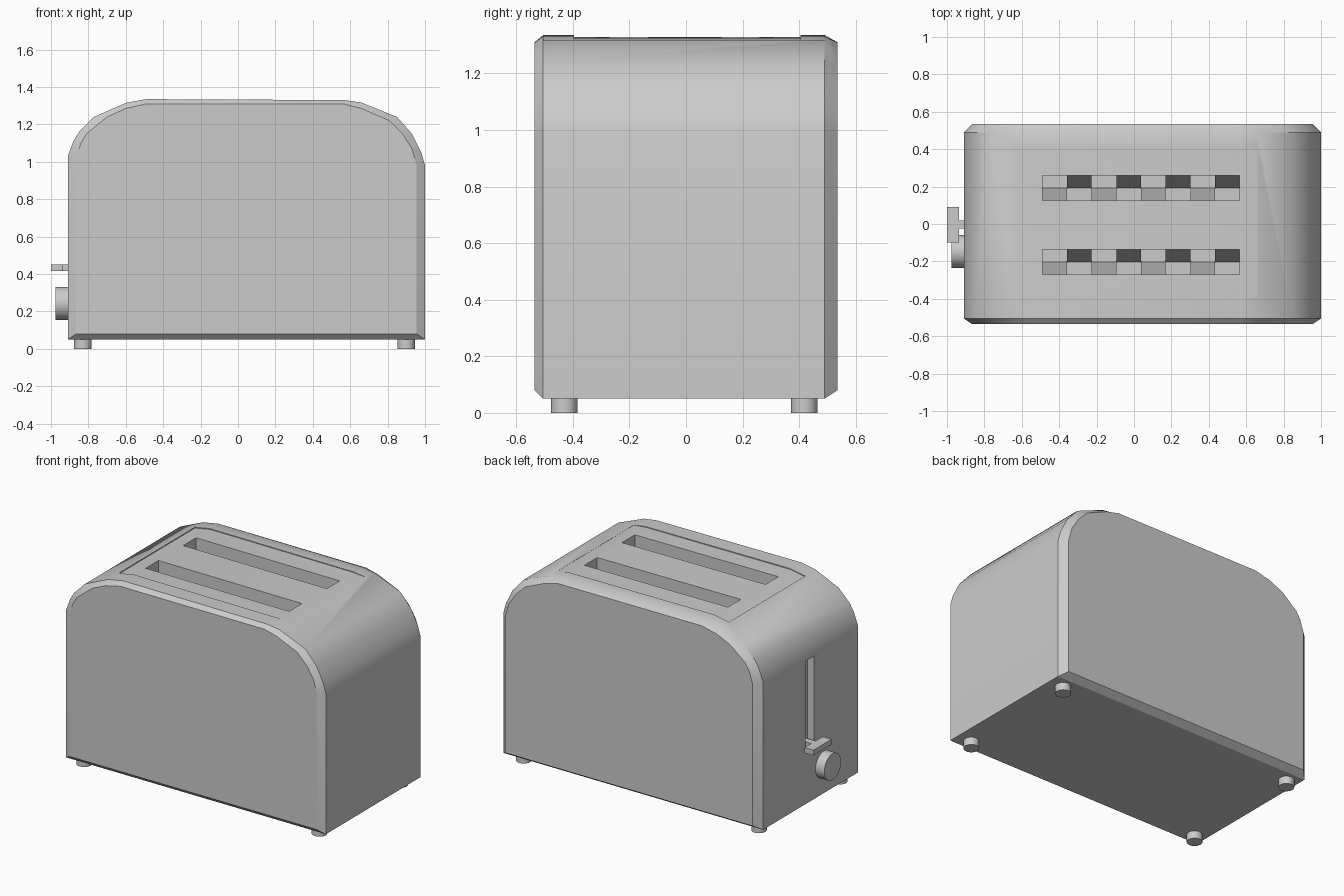
import bpy, bmesh, math

if "Cube" in bpy.data.objects:
    bpy.data.objects.remove(bpy.data.objects["Cube"])


def loft(name, rings):
    """Closed solid skinned through matching rings of points."""
    bm = bmesh.new()
    loops = [[bm.verts.new(p) for p in ring] for ring in rings]
    n = len(loops[0])
    for a, b in zip(loops, loops[1:]):
        for i in range(n):
            j = (i + 1) % n
            bm.faces.new((a[i], a[j], b[j], b[i]))
    bm.faces.new(loops[0])
    bm.faces.new(loops[-1])
    bmesh.ops.recalc_face_normals(bm, faces=bm.faces)
    mesh = bpy.data.meshes.new(name)
    bm.to_mesh(mesh)
    bm.free()
    ob = bpy.data.objects.new(name, mesh)
    bpy.context.collection.objects.link(ob)
    return ob


def box(name, x0, x1, y0, y1, z0, z1):
    return loft(name, [[(x0, y0, z), (x1, y0, z), (x1, y1, z), (x0, y1, z)]
                       for z in (z0, z1)])


def select(ob):
    bpy.ops.object.select_all(action='DESELECT')
    ob.select_set(True)
    bpy.context.view_layer.objects.active = ob


def smooth(ob):
    select(ob)
    bpy.ops.object.shade_smooth_by_angle(angle=math.radians(32))


def cut(ob, cutter):
    mod = ob.modifiers.new("cut", 'BOOLEAN')
    mod.operation = 'DIFFERENCE'
    mod.solver = 'EXACT'
    mod.object = cutter
    select(ob)
    bpy.ops.object.modifier_apply(modifier=mod.name)
    bpy.data.objects.remove(cutter)


def cylinder(name, loc, radius, depth, rot=(0, 0, 0), sides=32):
    bpy.ops.mesh.primitive_cylinder_add(vertices=sides, radius=radius, depth=depth,
                                        location=loc, rotation=rot)
    ob = bpy.context.object
    ob.name = name
    smooth(ob)
    return ob


# Body: arched profile with chamfered front and back rims
outer = [(-.91, .05), (-.91, 1.03), (-.88, 1.11), (-.85, 1.16), (-.77, 1.24), (-.6, 1.315),
         (-.49, 1.335), (.57, 1.33), (.66, 1.317), (.85, 1.24), (.93, 1.15), (.98, 1.05),
         (1.0, .98), (1.0, .05)]
inner = [(-.865, .08), (-.865, 1.02), (-.84, 1.10), (-.81, 1.15), (-.70, 1.24), (-.6, 1.285),
         (-.49, 1.31), (.57, 1.308), (.66, 1.285), (.81, 1.22), (.88, 1.15), (.93, 1.07),
         (.955, .98), (.955, .08)]
body = loft("body", [[(x, y, z) for x, z in prof] for prof, y in
                     ((inner, -.535), (outer, -.505), (outer, .49), (inner, .535))])

# Shallow recessed top panel following the arch
panel = [(-.6, 1.309), (-.49, 1.329), (.57, 1.325), (.66, 1.316), (.66, 1.5), (-.6, 1.5)]
cut(body, loft("panel_cutter", [[(x, y, z) for x, z in panel] for y in (-.395, .405)]))

# Bread slots and lever groove
FLOOR = .3
slots = [(-.49, .565, -.27, -.135), (-.49, .565, .125, .26)]
for s in slots:
    cut(body, box("slot_cutter", *s, FLOOR, 1.5))
cut(body, box("groove_cutter", -1, -.86, -.045, .045, .41, 1.0))
smooth(body)

# Sloped bread guides alternating along both walls of each slot
for s, (x0, x1, y0, y1) in enumerate(slots):
    mid = (y0 + y1) / 2
    step = (x1 - x0) / 8
    for i in range(8):
        wall = y1 if i % 2 else y0
        tri = [(wall, FLOOR), (mid, FLOOR), (wall, FLOOR + .35)]
        loft(f"bread_guide_{s + 1}_{i + 1}",
             [[(x, y, z) for y, z in tri] for x in (x0 + i * step, x0 + (i + 1) * step)])

# Lever: neck coming out of the groove and a flat handle
box("lever_neck", -.94, -.86, -.025, .02, .415, .45)
box("lever_handle", -1.0, -.935, -.1, .09, .415, .45)

# Browning knob
cylinder("browning_knob", (-.9375, -.147, .2425), .0875, .075, (0, math.pi / 2, 0))

# Feet
for i, x in enumerate((-.83, .90)):
    for j, y in enumerate((-.43, .418)):
        cylinder(f"foot_{i * 2 + j + 1}", (x, y, .027), .047, .054)
